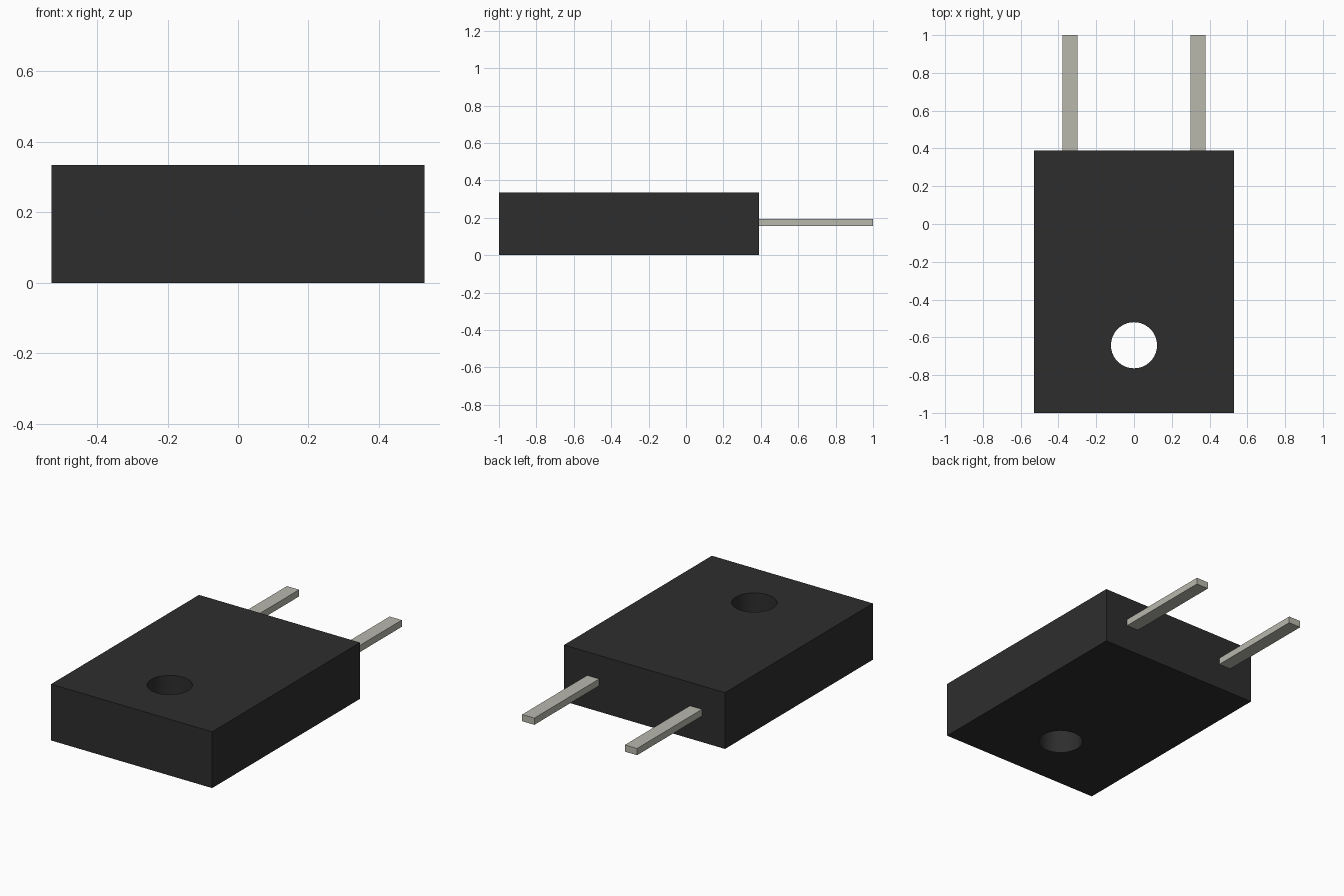
import bpy
import math

default = bpy.data.objects.get("Cube")
if default:
    bpy.data.objects.remove(default, do_unlink=True)


def material(name, rgb):
    mat = bpy.data.materials.new(name)
    mat.use_nodes = True
    mat.diffuse_color = (*rgb, 1)
    mat.node_tree.nodes["Principled BSDF"].inputs["Base Color"].default_value = (*rgb, 1)
    return mat


def box(name, lo, hi, mat):
    """Box between two opposite corners."""
    centre = [(a + b) / 2 for a, b in zip(lo, hi)]
    bpy.ops.mesh.primitive_cube_add(size=1, location=centre)
    obj = bpy.context.object
    obj.name = name
    obj.scale = [b - a for a, b in zip(lo, hi)]
    bpy.ops.object.transform_apply(location=True, rotation=False, scale=True)
    obj.data.materials.append(mat)
    return obj


black = material("black plastic", (0.027, 0.027, 0.027))
metal = material("tinned metal", (0.48, 0.48, 0.42))

# Moulded body
body = box("body", (-0.53, -1, 0), (0.53, 0.39, 0.335), black)

# Round mounting hole cut right through the body
bpy.ops.mesh.primitive_cylinder_add(vertices=64, radius=0.122, depth=1,
                                    location=(0, -0.642, 0.17))
cutter = bpy.context.object
cutter.name = "hole_cutter"
cutter.hide_render = True
cutter.data.materials.append(black)

bpy.ops.object.select_all(action='DESELECT')
body.select_set(True)
bpy.context.view_layer.objects.active = body
cut = body.modifiers.new("mounting hole", 'BOOLEAN')
cut.operation = 'DIFFERENCE'
cut.solver = 'EXACT'
cut.object = cutter
bpy.ops.object.modifier_apply(modifier=cut.name)
bpy.data.objects.remove(cutter, do_unlink=True)
bpy.ops.object.shade_smooth_by_angle(angle=math.radians(30))

# Two flat leads leaving the back of the body
for side, x in (("left", 0.338), ("right", -0.338)):
    box(side + "_lead", (x - 0.04, 0.385, 0.155), (x + 0.04, 1, 0.195), metal)
